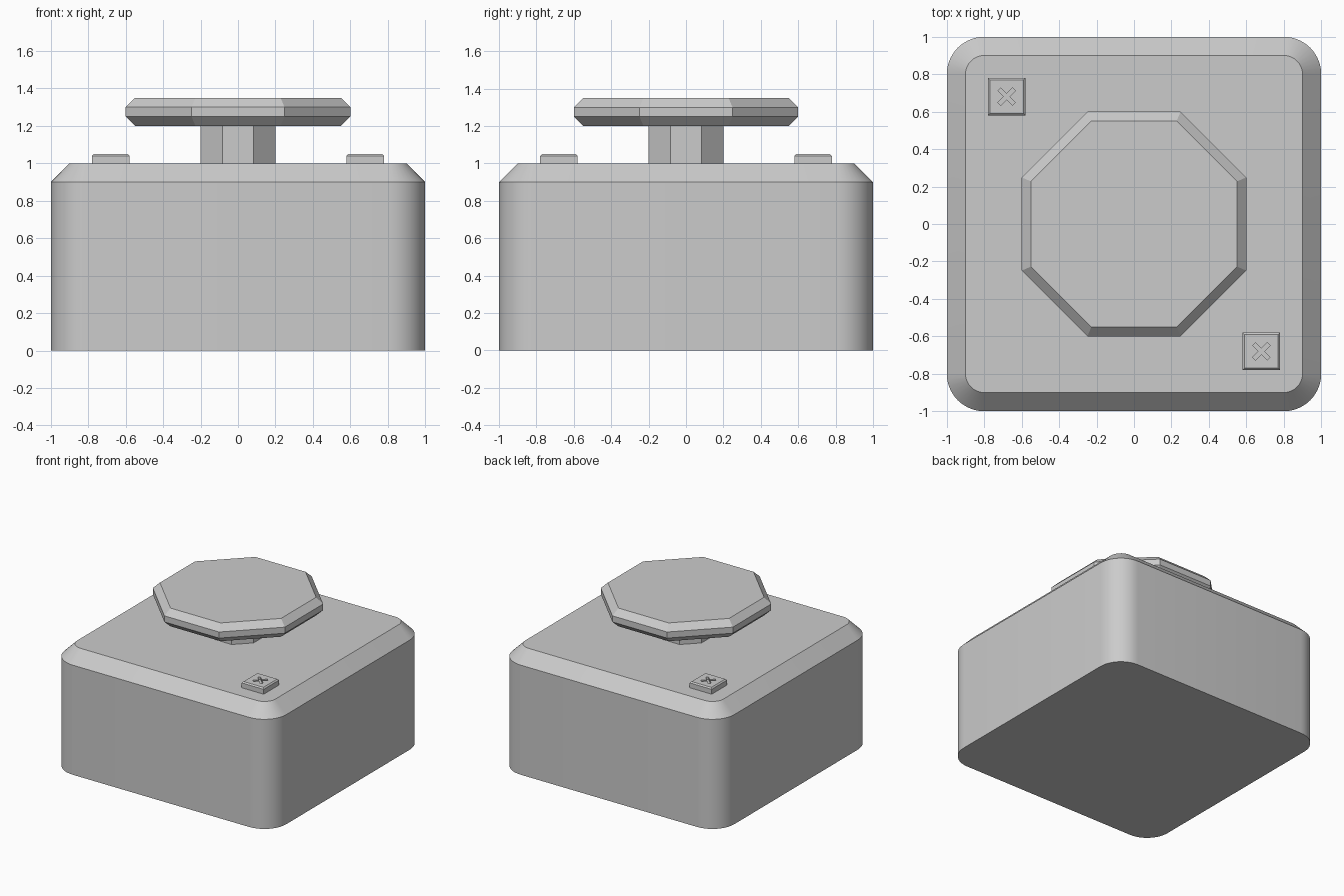
import bpy, bmesh
from math import sin, cos, pi

if "Cube" in bpy.data.objects:
    bpy.data.objects.remove(bpy.data.objects["Cube"])


def loft(name, rings):
    """Solid through stacked outlines: rings = [(points_xy, z), ...] bottom to top."""
    bm = bmesh.new()
    loops = [[bm.verts.new((x, y, z)) for x, y in pts] for pts, z in rings]
    n = len(loops[0])
    for a, b in zip(loops, loops[1:]):
        for i in range(n):
            j = (i + 1) % n
            bm.faces.new((a[i], a[j], b[j], b[i]))
    bm.faces.new(loops[0][::-1])
    bm.faces.new(loops[-1])
    bmesh.ops.recalc_face_normals(bm, faces=bm.faces)
    mesh = bpy.data.meshes.new(name)
    bm.to_mesh(mesh)
    bm.free()
    ob = bpy.data.objects.new(name, mesh)
    bpy.context.collection.objects.link(ob)
    return ob


def rounded_square(half, radius, seg=10):
    c = half - radius
    pts = []
    for k, (sx, sy) in enumerate([(1, 1), (-1, 1), (-1, -1), (1, -1)]):
        for i in range(seg + 1):
            a = (k + i / seg) * pi / 2
            pts.append((sx * c + radius * cos(a), sy * c + radius * sin(a)))
    return pts


def octagon(apothem):
    r = apothem / cos(pi / 8)
    return [(r * cos(pi / 8 + i * pi / 4), r * sin(pi / 8 + i * pi / 4)) for i in range(8)]


def square(h):
    return [(h, h), (-h, h), (-h, -h), (h, -h)]


def diagonal_cross(reach, w):
    """X-shaped outline: a plus sign turned by 45 degrees."""
    pts = []
    for k in range(4):
        for x, y in [(w, -w), (reach, -w), (reach, w)]:
            a = pi / 4 + k * pi / 2
            pts.append((x * cos(a) - y * sin(a), x * sin(a) + y * cos(a)))
    return pts


# Body: rounded box with a chamfered top rim
body = loft("body", [(rounded_square(1, 0.2), 0), (rounded_square(1, 0.2), 0.9),
                     (rounded_square(0.9, 0.1), 1.0)])
bpy.context.view_layer.objects.active = body
body.select_set(True)
bpy.ops.object.shade_smooth_by_angle(angle=pi / 6)
body.select_set(False)

# Button stem and chamfered octagonal cap
loft("button_stem", [(octagon(0.2), 0.99), (octagon(0.2), 1.21)])
loft("button_cap", [(octagon(0.55), 1.2), (octagon(0.6), 1.25),
                    (octagon(0.6), 1.3), (octagon(0.55), 1.35)])

# Square screw heads with a recessed cross slot, on opposite corners
for side, s in (("back_left", -1), ("front_right", 1)):
    loc = (0.68 * s, -0.68 * s, 0)
    head = loft("screw_head_" + side, [(square(0.1), 0.99), (square(0.1), 1.04),
                                       (square(0.09), 1.05)])
    slot = loft("screw_slot_cutter_" + side, [(diagonal_cross(0.055, 0.011), 1.03),
                                              (diagonal_cross(0.055, 0.011), 1.1)])
    head.location = slot.location = loc
    cut = head.modifiers.new("slot", 'BOOLEAN')
    cut.operation = 'DIFFERENCE'
    cut.solver = 'EXACT'
    cut.object = slot
    slot.hide_render = True
    slot.hide_set(True)
